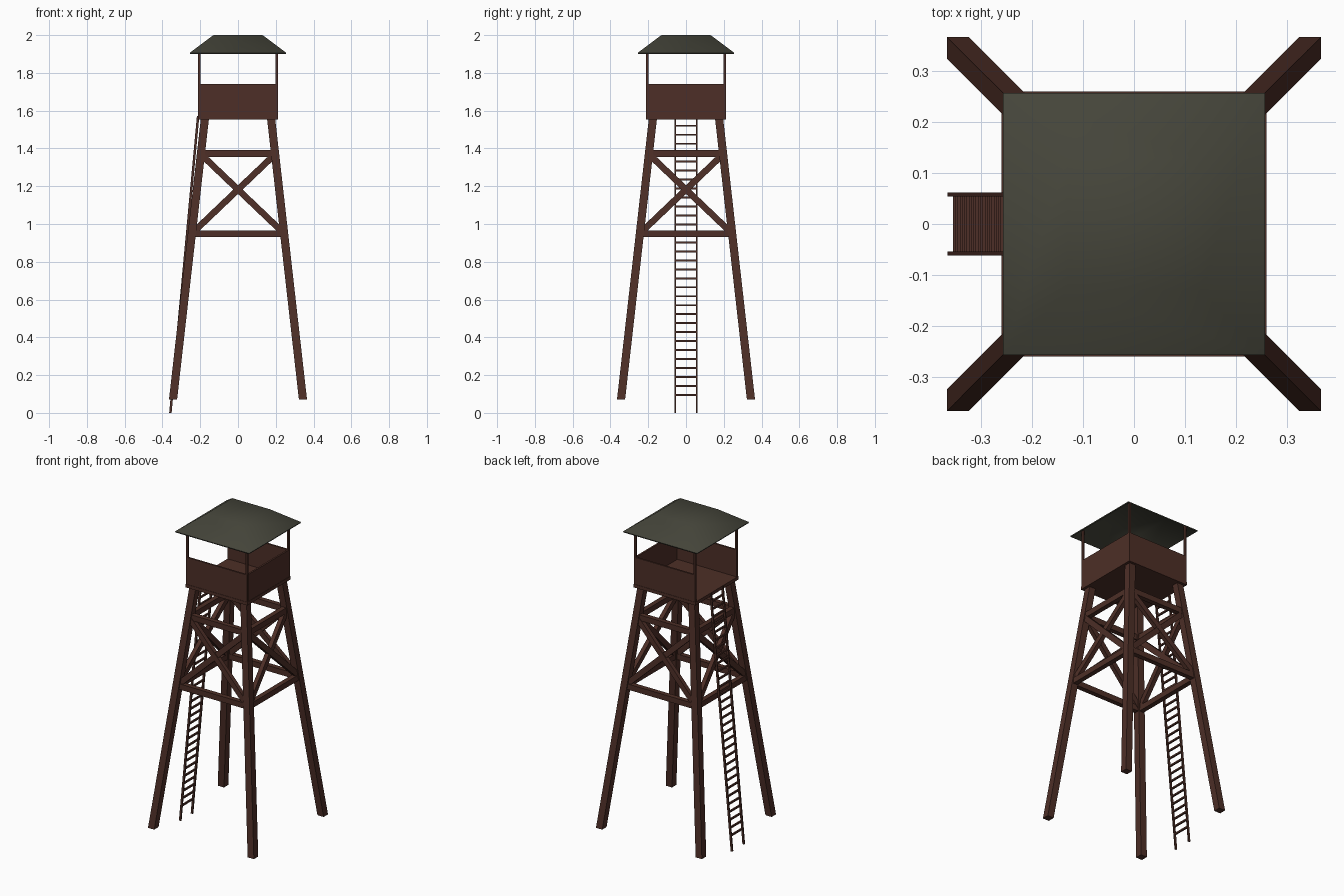
import bpy, bmesh
from math import radians, sqrt
from mathutils import Vector, Matrix

cube = bpy.data.objects.get("Cube")
if cube:
    bpy.data.objects.remove(cube, do_unlink=True)


def material(name, rgb):
    m = bpy.data.materials.new(name)
    m.use_nodes = True
    m.diffuse_color = (*rgb, 1)
    m.node_tree.nodes["Principled BSDF"].inputs["Base Color"].default_value = (*rgb, 1)
    return m


wood = material("dark brown wood", (0.075, 0.028, 0.02))
green = material("dull green roofing", (0.06, 0.06, 0.043))


def finish(name, bm, mat):
    bmesh.ops.recalc_face_normals(bm, faces=bm.faces)
    me = bpy.data.meshes.new(name)
    bm.to_mesh(me)
    bm.free()
    me.materials.append(mat)
    ob = bpy.data.objects.new(name, me)
    bpy.context.collection.objects.link(ob)
    return ob


def box(bm, lo, hi):
    lo, hi = Vector(lo), Vector(hi)
    m = Matrix.Translation((lo + hi) / 2) @ Matrix.Diagonal((*(hi - lo), 1))
    bmesh.ops.create_cube(bm, size=1, matrix=m)


def beam(bm, a, b, width, depth, out):
    """Square-cut timber from a to b; depth is measured towards out."""
    a, b = Vector(a), Vector(b)
    along = (b - a).normalized()
    side = along.cross(Vector(out)).normalized()
    face = side.cross(along)
    rot = Matrix((side, face, along)).transposed().to_4x4()
    m = Matrix.Translation((a + b) / 2) @ rot @ Matrix.Diagonal((width, depth, (b - a).length, 1))
    bmesh.ops.create_cube(bm, size=1, matrix=m)


FOOT, DECK = 0.07, 1.557
LOW, HIGH = 0.948, 1.373


def leg_at(z):
    return 0.344 - 0.1134 * (z - FOOT)


# Splayed legs with level cut ends
for sx, sy, name in ((1, -1, "front_left_leg"), (-1, -1, "front_right_leg"),
                     (1, 1, "back_left_leg"), (-1, 1, "back_right_leg")):
    bm = bmesh.new()
    box(bm, (-0.0215, -0.0215, FOOT), (0.0215, 0.0215, DECK))
    for v in bm.verts:
        v.co.x += sx * leg_at(v.co.z)
        v.co.y += sy * leg_at(v.co.z)
    finish(name, bm, wood)

# Rails and cross braces, built on the front and turned to each side
for i, side in enumerate(("front", "left", "back", "right")):
    bm = bmesh.new()
    out = (0, -1, 0)
    for z in (LOW, HIGH):
        d = leg_at(z)
        beam(bm, (-d + 0.01, -d, z), (d - 0.01, -d, z), 0.035, 0.03, out)
    a, b = LOW + 0.012, HIGH - 0.012
    for s in (-1, 1):
        shift = 0.002 * s
        beam(bm, (-s * (leg_at(a) - 0.01), -leg_at(a) + shift, a),
             (s * (leg_at(b) - 0.01), -leg_at(b) + shift, b), 0.034, 0.026, out)
    bm.transform(Matrix.Rotation(radians(90 * i), 4, 'Z'))
    finish(side + "_bracing", bm, wood)

# Cabin floor
bm = bmesh.new()
box(bm, (-0.213, -0.213, 1.553), (0.213, 0.213, 1.573))
finish("cabin_floor", bm, wood)

# Three parapet walls; the ladder side stays open
for i, side in enumerate(("front", "left", "back")):
    bm = bmesh.new()
    box(bm, (-0.2, -0.211, 1.57), (0.2, -0.2, 1.741))
    bm.transform(Matrix.Rotation(radians(90 * i), 4, 'Z'))
    finish(side + "_wall", bm, wood)

# Thin corner posts carrying the roof
bm = bmesh.new()
for sx in (-1, 1):
    for sy in (-1, 1):
        x, y, h = sx * 0.2045, sy * 0.2045, 0.006
        box(bm, (x - h, y - h, 1.57), (x + h, y + h, 1.937))
finish("roof_posts", bm, wood)

# Hipped roof shell with a flat top
bm = bmesh.new()
turn = Matrix.Translation((0, 0, 1.953)) @ Matrix.Rotation(radians(45), 4, 'Z')
bmesh.ops.create_cone(bm, cap_ends=True, segments=4, radius1=0.256 * sqrt(2),
                      radius2=0.13 * sqrt(2), depth=0.094, matrix=turn)
bmesh.ops.recalc_face_normals(bm, faces=bm.faces)
under = [f for f in bm.faces if f.normal.z < -0.9]
bmesh.ops.delete(bm, geom=under, context='FACES_ONLY')
roof = finish("roof", bm, green)
shell = roof.modifiers.new("thickness", 'SOLIDIFY')
shell.thickness = 0.007
shell.offset = -1
bpy.ops.object.select_all(action='DESELECT')
roof.select_set(True)
bpy.context.view_layer.objects.active = roof
bpy.ops.object.modifier_apply(modifier=shell.name)
bpy.ops.object.shade_smooth_by_angle(angle=radians(60))

# Leaning ladder
foot, top = Vector((-0.358, 0, 0)), Vector((-0.211, 0, 1.572))
bm = bmesh.new()
for y in (-0.058, 0.058):
    off = Vector((0, y, 0))
    beam(bm, foot + off, top + off, 0.008, 0.013, (-1, 0, 0))
finish("ladder_rails", bm, wood)

bm = bmesh.new()
for i in range(31):
    p = foot.lerp(top, (0.095 + 0.0475 * i) / top.z)
    box(bm, p - Vector((0.005, 0.057, 0.005)), p + Vector((0.005, 0.057, 0.005)))
finish("ladder_rungs", bm, wood)
